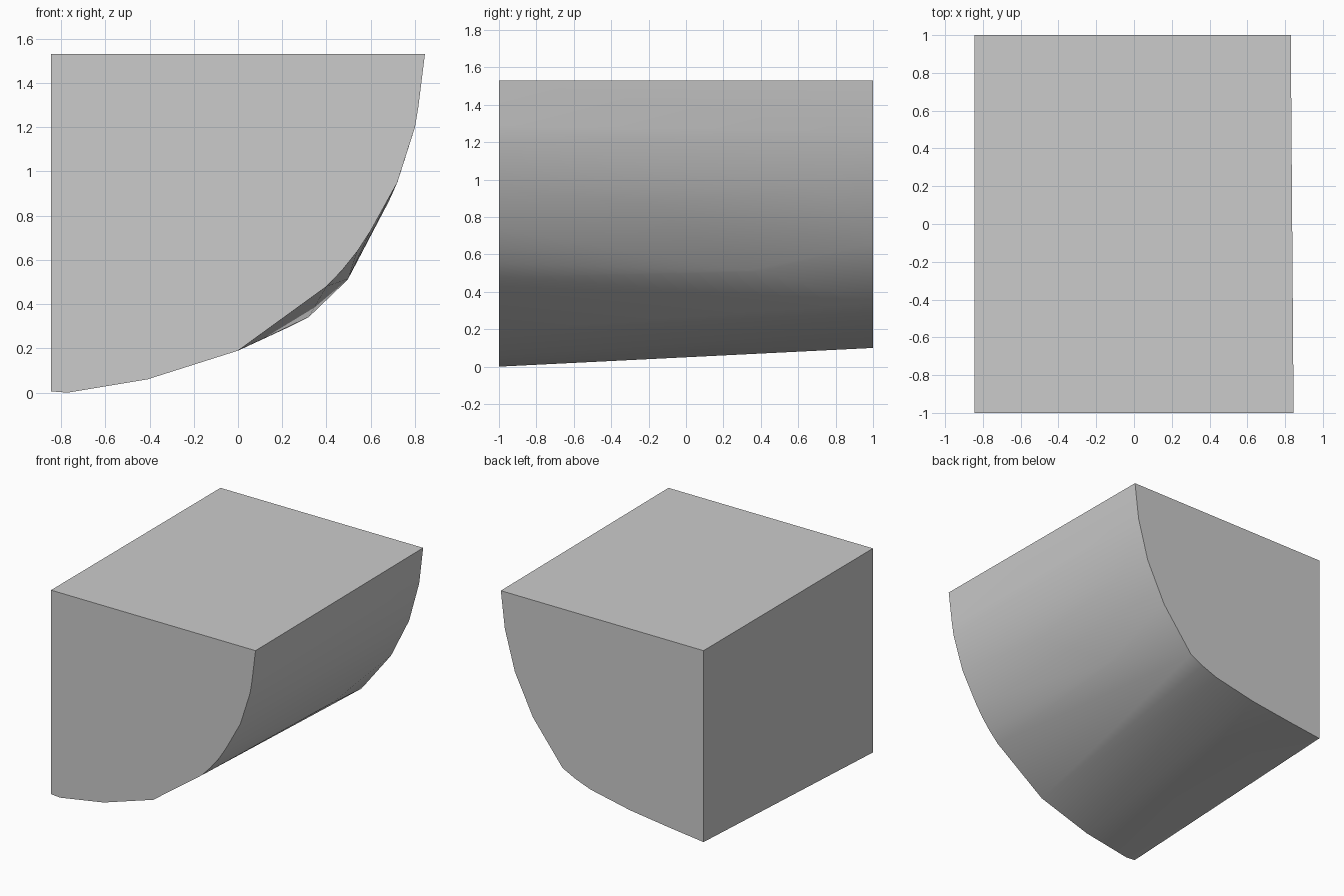
import bpy, bmesh

if "Cube" in bpy.data.objects:
    bpy.data.objects.remove(bpy.data.objects["Cube"])

TOP, LEFT = 1.53, -0.845

# (x, z) cross-sections of the curved flank at each end
front = [(LEFT, 0.006), (-0.77, 0.0), (-0.41, 0.06), (0.0, 0.19), (0.4, 0.48),
         (0.47, 0.553), (0.54, 0.64), (0.6, 0.733), (0.72, 0.95), (0.8, 1.2),
         (0.815, 1.29), (0.845, TOP)]
back = [(LEFT, 0.1), (-0.57, 0.132), (-0.24, 0.175), (0.09, 0.243),
        (0.216, 0.29), (0.32, 0.342), (0.565, 0.655), (0.714, 0.955),
        (0.797, 1.255), (0.83, TOP)]
# Bulging points between the ends (x, y, z)
bulge = [(0.492, 0.4, 0.507), (0.498, 0.33, 0.515), (0.682, -0.2, 0.865),
         (0.722, 0.75, 0.955)]

bm = bmesh.new()
points = [(x, -1, z) for x, z in front] + [(x, 1, z) for x, z in back] + bulge
points += [(LEFT, y, TOP) for y in (-1, 1)]
for p in points:
    bm.verts.new(p)

# Wrap the sections in a tight convex skin
bmesh.ops.convex_hull(bm, input=bm.verts[:])
bmesh.ops.delete(bm, geom=[v for v in bm.verts if not v.link_faces], context='VERTS')
bmesh.ops.dissolve_limit(bm, angle_limit=0.002, verts=bm.verts[:], edges=bm.edges[:])
bmesh.ops.recalc_face_normals(bm, faces=bm.faces[:])

mesh = bpy.data.meshes.new("curved_block")
bm.to_mesh(mesh)
bm.free()
block = bpy.data.objects.new("curved_block", mesh)
bpy.context.collection.objects.link(block)

# Soft flank, crisp outer edges
bpy.context.view_layer.objects.active = block
block.select_set(True)
bpy.ops.object.shade_smooth_by_angle(angle=0.6)
